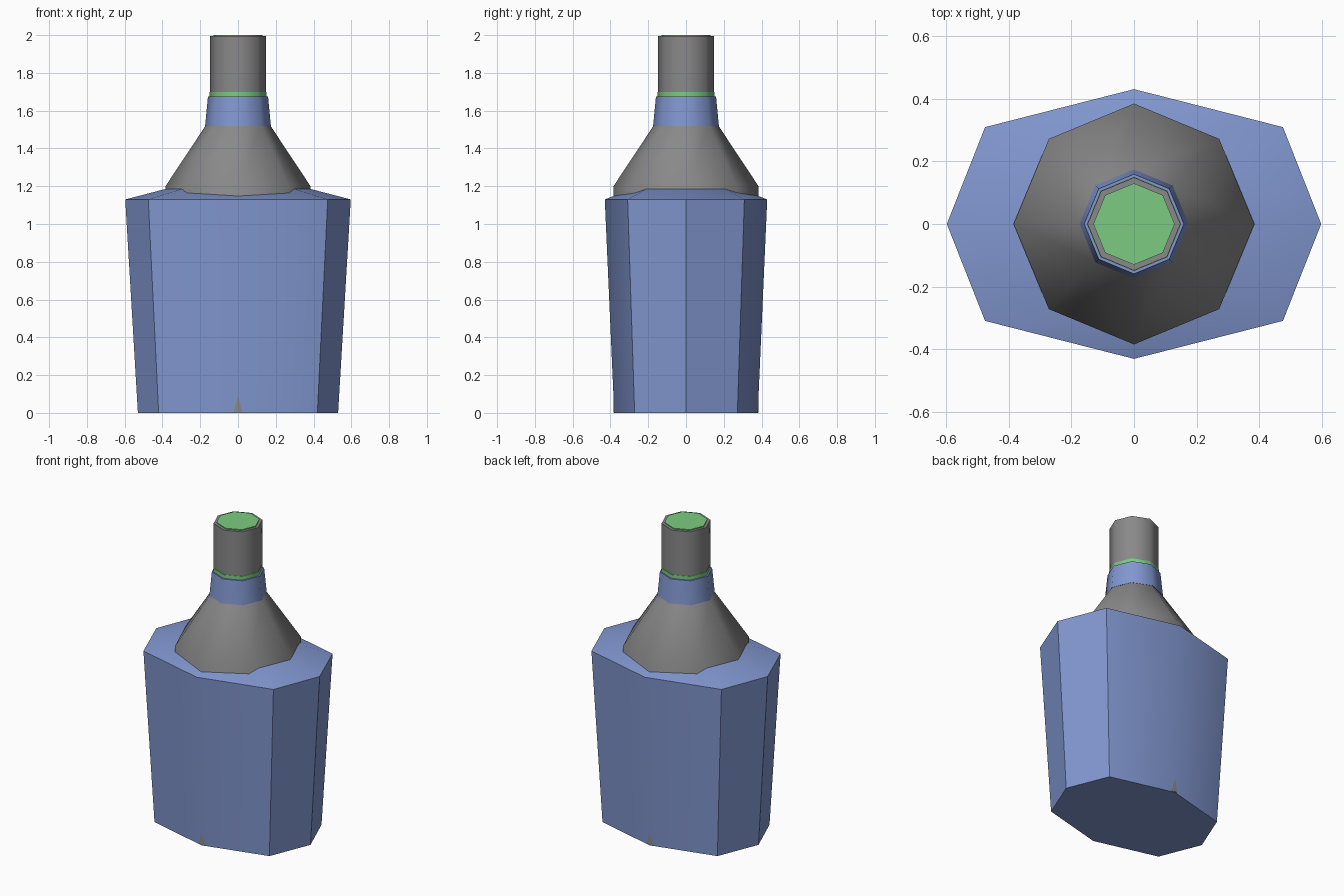
import bpy, bmesh
from math import radians

old = bpy.data.objects.get("Cube")
if old:
    bpy.data.objects.remove(old, do_unlink=True)


def material(name, rgb):
    mat = bpy.data.materials.new(name)
    mat.use_nodes = True
    mat.diffuse_color = (*rgb, 1)
    mat.node_tree.nodes["Principled BSDF"].inputs["Base Color"].default_value = (*rgb, 1)
    return mat


blue = material("soft blue", (0.22, 0.31, 0.63))
grey = material("mid grey", (0.25, 0.25, 0.25))
green = material("light green", (0.20, 0.60, 0.22))


def octagon(rx, ry, cx, cy, z):
    """Eight points: four on the axes and four mirrored corners."""
    return [(rx, 0, z), (cx, cy, z), (0, ry, z), (-cx, cy, z),
            (-rx, 0, z), (-cx, -cy, z), (0, -ry, z), (cx, -cy, z)]


def regular(r, z):
    c = r * 0.5 ** 0.5
    return octagon(r, r, c, c, z)


def loft(name, rings, mat, angle):
    """Skin a stack of octagons, cap both ends and smooth the shallow edges."""
    bm = bmesh.new()
    loops = [[bm.verts.new(p) for p in ring] for ring in rings]
    for low, high in zip(loops, loops[1:]):
        for i in range(8):
            j = (i + 1) % 8
            bm.faces.new((low[i], low[j], high[j], high[i]))
    bm.faces.new(loops[0][::-1])
    bm.faces.new(loops[-1])
    mesh = bpy.data.meshes.new(name)
    bm.to_mesh(mesh)
    bm.free()
    mesh.materials.append(mat)
    obj = bpy.data.objects.new(name, mesh)
    bpy.context.collection.objects.link(obj)
    bpy.ops.object.select_all(action='DESELECT')
    obj.select_set(True)
    bpy.context.view_layer.objects.active = obj
    bpy.ops.object.shade_smooth_by_angle(angle=radians(angle))


# Tapered outer body with a sloped shoulder
loft("body", [octagon(0.53, 0.38, 0.42, 0.272, 0),
              octagon(0.597, 0.43, 0.475, 0.309, 1.13),
              octagon(0.385, 0.29, 0.30, 0.21, 1.185)], blue, 30)

# Inner core, its lower edges just breaking through the body, and the cone
loft("core_and_cone", [regular(0.384, 0.003), regular(0.384, 1.2),
                       regular(0.172, 1.52)], grey, 50)

# Collar, ring and spout
loft("collar", [regular(0.174, 1.52), regular(0.159, 1.675)], blue, 50)
loft("neck_ring", [regular(0.150, 1.675), regular(0.150, 1.70)], green, 50)
loft("spout", [regular(0.148, 1.70), regular(0.148, 1.994)], grey, 50)
loft("spout_cap", [regular(0.130, 1.994), regular(0.130, 2.0)], green, 50)
